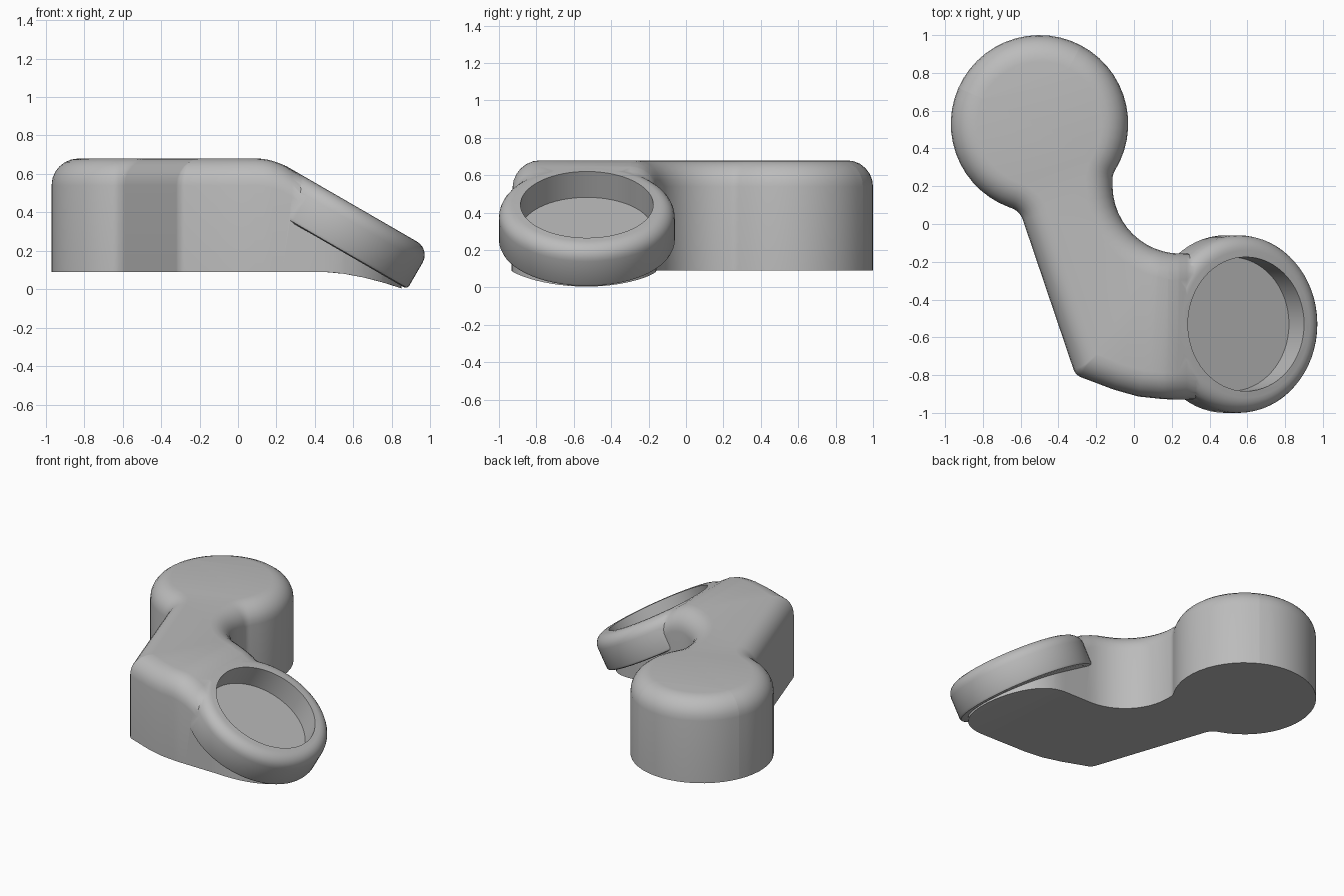
import bpy, bmesh, math
from mathutils import Vector, Matrix

cube = bpy.data.objects.get("Cube")
if cube:
    bpy.data.objects.remove(cube)

BASE, TOP, ROUND = 0.09, 0.68, 0.14
SLOPE = math.tan(math.radians(30))

grey = bpy.data.materials.new("plain_grey")
grey.use_nodes = True
grey.diffuse_color = (0.5, 0.5, 0.5, 1)
grey.node_tree.nodes["Principled BSDF"].inputs["Base Color"].default_value = (0.5, 0.5, 0.5, 1)


def make_object(name, bm):
    bmesh.ops.recalc_face_normals(bm, faces=bm.faces)
    mesh = bpy.data.meshes.new(name)
    bm.to_mesh(mesh)
    bm.free()
    obj = bpy.data.objects.new(name, mesh)
    bpy.context.collection.objects.link(obj)
    mesh.materials.append(grey)
    return obj


def rounded_outline(corners, inset):
    """Fillet each corner of a counterclockwise polygon moved inward by inset."""
    pts = [Vector(c[:2]) for c in corners]
    out = []
    for i, p in enumerate(pts):
        d1 = (p - pts[i - 1]).normalized()
        d2 = (pts[(i + 1) % len(pts)] - p).normalized()
        turn = math.atan2(d1.x * d2.y - d1.y * d2.x, d1.dot(d2))
        sign = math.copysign(1, turn)
        n1, n2 = Vector((-d1.y, d1.x)), Vector((-d2.y, d2.x))
        mitre = (n1 + n2) / (1 + n1.dot(n2))
        radius = max(corners[i][2] - sign * inset, 0.01)
        centre = p + mitre * (inset + sign * radius)
        steps = max(2, int(abs(turn) / math.radians(7)))
        for k in range(steps + 1):
            out.append(centre - (Matrix.Rotation(turn * k / steps, 2) @ n1) * sign * radius)
    return out


# Body outline: x, y and fillet radius of each corner
corners = [(-0.31, -0.80, 0.07), (0.02, -0.925, 0.8),
           (0.85, -0.94, 0.40), (0.85, -0.16, 0.37),
           (-0.105, -0.155, 0.36), (-0.115, 0.26, 0.09)]
# Round head: three corners circumscribing one circle
head_c, head_r = Vector((-0.5, 0.53)), 0.47
start, end = math.radians(-31.7), math.radians(250)
third = (end - start) / 3
for k in range(3):
    a = start + third * (k + 0.5)
    reach = head_r / math.cos(third / 2)
    corners.append((head_c.x + reach * math.cos(a), head_c.y + reach * math.sin(a), head_r))
corners.append((-0.604, 0.068, 0.10))

# Body: stacked outline loops with a rounded upper edge
bm = bmesh.new()
levels = [(0, BASE)]
for k in range(7):
    a = math.radians(15 * k)
    levels.append((ROUND * (1 - math.cos(a)), TOP - ROUND + ROUND * math.sin(a)))
rings = [[bm.verts.new((p.x, p.y, z)) for p in rounded_outline(corners, inset)]
         for inset, z in levels]
for low, high in zip(rings, rings[1:]):
    for i in range(len(low)):
        bm.faces.new((low[i - 1], low[i], high[i], high[i - 1]))
bm.faces.new(rings[0][::-1])
bm.faces.new(rings[-1])
bmesh.ops.remove_doubles(bm, verts=bm.verts, dist=0.0002)

# Cut across the body, then bend the top into the ramp and the underside down
for x in (0.09, 0.13, 0.18, 0.23, 0.28, 0.45, 0.55, 0.65, 0.75):
    bmesh.ops.bisect_plane(bm, geom=bm.verts[:] + bm.edges[:] + bm.faces[:],
                           plane_co=(x, 0, 0), plane_no=(1, 0, 0), dist=0.0001)
crease, blend = 0.183, 0.09
for v in bm.verts:
    x, z = v.co.x, v.co.z
    if z > BASE + 0.1:
        t = x - crease
        if t > blend:
            v.co.z -= SLOPE * t + 0.004
        elif t > -blend:
            v.co.z -= SLOPE * (t + blend) ** 2 / (4 * blend)
    elif x > 0.45:
        v.co.z -= 0.085 * ((x - 0.45) / 0.4) ** 1.6
bmesh.ops.triangulate(bm, faces=[f for f in bm.faces if len(f.verts) > 4])
body = make_object("bent_body", bm)

# Tilted disc at the end of the ramp, and the recess cut into it
tilt = Matrix.Translation((0.593, -0.53, 0.443)) @ Matrix.Rotation(math.radians(30), 4, 'Y')


def tilted_cylinder(name, radius, low, high, bevels):
    bm = bmesh.new()
    bmesh.ops.create_cone(bm, cap_ends=True, segments=64, radius1=radius, radius2=radius,
                          depth=high - low,
                          matrix=Matrix.Translation((0, 0, (low + high) / 2)))
    for level, size, segs in bevels:
        rim = [e for e in bm.edges if all(abs(v.co.z - level) < 0.001 for v in e.verts)]
        bmesh.ops.bevel(bm, geom=rim, offset=size, segments=segs, profile=0.5,
                        affect='EDGES')
    bm.transform(tilt)
    return make_object(name, bm)


disc = tilted_cylinder("tilted_disc", 0.47, -0.24, 0, [(0, 0.08, 6), (-0.24, 0.02, 2)])
recess = tilted_cylinder("recess_cutter", 0.355, -0.16, 0.3, [])
recess.hide_render = True

# Join the disc, cut the recess and keep the result
for tool, operation in ((disc, 'UNION'), (recess, 'DIFFERENCE')):
    mod = body.modifiers.new(operation.lower(), 'BOOLEAN')
    mod.operation, mod.object, mod.solver = operation, tool, 'EXACT'
bpy.context.view_layer.update()
result = bpy.data.meshes.new_from_object(
    body.evaluated_get(bpy.context.evaluated_depsgraph_get()))
body.modifiers.clear()
body.data = result
for tool in (disc, recess):
    bpy.data.objects.remove(tool)

bpy.ops.object.select_all(action='DESELECT')
body.select_set(True)
bpy.context.view_layer.objects.active = body
bpy.ops.object.shade_smooth_by_angle(angle=math.radians(35))
